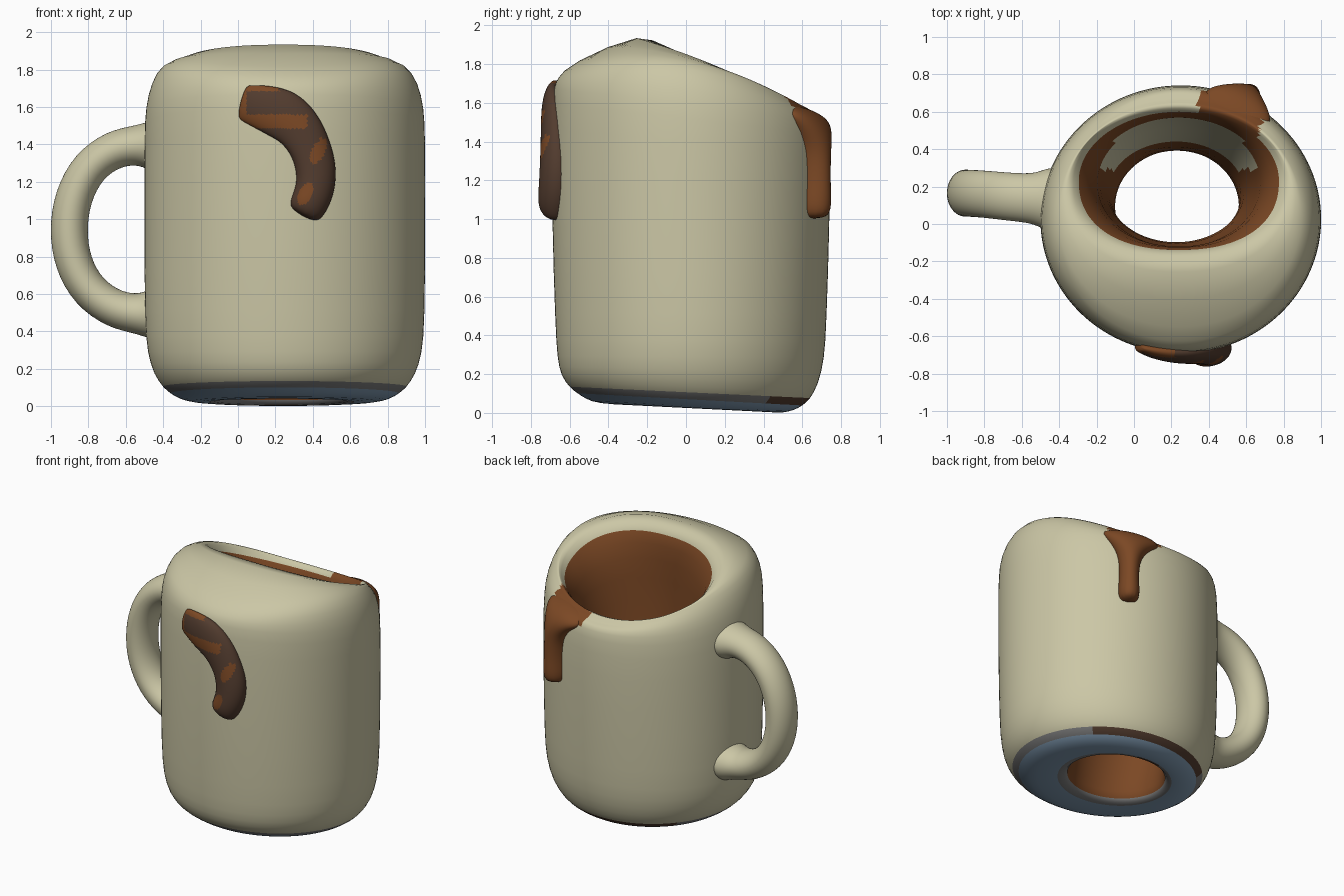
import bpy, bmesh, math
from mathutils import Vector

if "Cube" in bpy.data.objects:
    bpy.data.objects.remove(bpy.data.objects["Cube"])


def material(name, rgb):
    m = bpy.data.materials.new(name)
    m.diffuse_color = (*rgb, 1)
    m.use_nodes = True
    m.node_tree.nodes["Principled BSDF"].inputs["Base Color"].default_value = m.diffuse_color
    return m


CREAM, BROWN, DARK, BLUE, GREY = range(5)
MATS = [material("cream", (0.60, 0.57, 0.38)),
        material("brown", (0.20, 0.065, 0.018)),
        material("dark_brown", (0.085, 0.045, 0.028)),
        material("slate_blue", (0.22, 0.33, 0.45)),
        material("grey", (0.20, 0.20, 0.20))]


def loft(name, rings, closed, rule, levels, paint=None):
    """Skin point rings and smooth them. rule(band) colours each band,
    paint(colour, centre) then recolours the fine faces by position."""
    bm = bmesh.new()
    rows = [[bm.verts.new(p) for p in r] for r in rings]
    n, count = len(rows[0]), len(rows)
    for i in range(count if closed else count - 1):
        a, b = rows[i], rows[(i + 1) % count]
        for k in range(n):
            j = (k + 1) % n
            f = bm.faces.new((a[k], a[j], b[j], b[k]))
            f.material_index = rule(i)
    if not closed:
        for i, row in ((0, rows[0]), (count - 2, rows[-1])):
            bm.faces.new(row).material_index = rule(i)
    bmesh.ops.recalc_face_normals(bm, faces=bm.faces)
    for f in bm.faces:
        f.smooth = True
    me = bpy.data.meshes.new(name)
    bm.to_mesh(me)
    bm.free()
    for m in MATS:
        me.materials.append(m)
    ob = bpy.data.objects.new(name, me)
    bpy.context.collection.objects.link(ob)
    sub = ob.modifiers.new("smooth", 'SUBSURF')
    sub.levels = sub.render_levels = levels
    if paint:
        dg = bpy.context.evaluated_depsgraph_get()
        ob.data = bpy.data.meshes.new_from_object(ob.evaluated_get(dg))
        ob.modifiers.clear()
        for p in ob.data.polygons:
            p.material_index = paint(p.material_index, p.center)
    return ob


def tube(name, path, colour, levels=2, paint=None, n=12):
    """Elliptical tube: path of (centre, normal, half width, half depth)."""
    rings = []
    for i, (c, nrm, w, h) in enumerate(path):
        t = path[min(i + 1, len(path) - 1)][0] - path[max(i - 1, 0)][0]
        nrm = (nrm - t * (nrm.dot(t) / t.dot(t))).normalized()
        side = t.cross(nrm).normalized()
        rings.append([c + side * w * math.cos(2 * math.pi * k / n)
                      + nrm * h * math.sin(2 * math.pi * k / n) for k in range(n)])
    return loft(name, rings, False, lambda i: colour, levels, paint)


# Mug body: rings of centre x, y, radius x, y and height a + b*y + c*y*y
PROFILE = [
    (.23, .085, .33, .31, .03, -.05),         # hole in the base
    (.23, .085, .38, .36, .025, -.05),
    (.25, .02, .50, .48, .025, -.05),
    (.25, .02, .57, .54, .045, -.055),
    (.25, .02, .61, .58, .07, -.055),
    (.25, .02, .65, .62, .10, -.05),          # outer wall
    (.25, .02, .70, .665, .17, -.03),
    (.25, .025, .735, .69, .28),
    (.25, .025, .75, .70, .45),
    (.25, .025, .752, .718, 1.0),
    (.25, .025, .752, .718, 1.45, -.1),
    (.25, .02, .745, .705, 1.60, -.13),       # shoulder
    (.25, .02, .715, .68, 1.73, -.14, -.22),
    (.245, .025, .655, .635, 1.825, -.19, -.38),
    (.24, .22, .585, .42, 1.885, -.48),       # slanted rim
    (.24, .235, .545, .365, 1.82, -.45),
    (.24, .225, .45, .34, 1.66, -.40),        # inside
    (.24, .21, .42, .345, 1.35, -.2),
    (.23, .19, .38, .29, .9),
    (.22, .155, .345, .245, .5),
    (.23, .10, .33, .29, .15),
]
SEG = 64


def body_ring(i, cx, cy, rx, ry, a, b=0, c=0):
    pts = []
    for k in range(SEG):
        t = 2 * math.pi * k / SEG
        u, v = math.cos(t), math.sin(t)
        if i in (14, 15) and v < 0:           # squarer front of the rim
            u, v = math.copysign(abs(u) ** .85, u), -abs(v) ** .85
        y = cy + ry * v
        pts.append(Vector((cx + rx * u, y, a + b * y + c * y * y)))
    return pts


def body_band(i):
    if i in (0, 4):
        return GREY
    return BLUE if i < 4 else CREAM if i < 15 else BROWN


def body_paint(m, c):
    if c.z < .2 and m == GREY and c.y > .42:
        return DARK                           # stain on the base edge
    if m == CREAM and c.z > 1.5 and c.y > .45 and .34 < c.x < .70 - max(0, .6 - c.y) * .3:
        return BROWN                          # spill over the rim
    if m == BROWN and c.y > .29 and .75 < c.z < 1.42:
        return CREAM                          # bare patch inside the back wall
    return m


loft("mug_body", [body_ring(i, *p) for i, p in enumerate(PROFILE)], True,
     body_band, 1, body_paint)

# Handle, drawn as x, y, z, thickness
HANDLE = [(-.40, .13, 1.39, .15), (-.48, .135, 1.395, .135), (-.54, .137, 1.395, .110),
          (-.66, .145, 1.38, .107), (-.80, .16, 1.285, .105), (-.885, .165, 1.12, .105),
          (-.91, .165, .94, .105), (-.885, .165, .765, .105), (-.80, .16, .61, .105),
          (-.66, .145, .515, .107), (-.54, .137, .495, .110), (-.48, .135, .495, .135),
          (-.40, .13, .49, .15)]
tube("handle", [(Vector((x, y, z)), Vector((0, 1, 0)), r, r * 1.25)
                for x, y, z, r in HANDLE], CREAM)

# Curved drip on the front wall: x, z, half width, depth
FRONT = [(.015, 1.63, .09, .025), (.05, 1.62, .105, .035), (.13, 1.60, .125, .05),
         (.24, 1.565, .145, .06), (.33, 1.49, .13, .065), (.39, 1.38, .115, .075),
         (.42, 1.27, .115, .085), (.415, 1.16, .11, .09), (.375, 1.07, .105, .09),
         (.345, 1.015, .085, .055)]


def wall_y(x):
    return .025 - .715 * math.sqrt(1 - ((x - .25) / .75) ** 2)


def patch(c, x, z, long, short):
    """Inside an ellipse leaning to the right."""
    dx, dz = c.x - x, c.z - z
    p, q = dx * .45 + dz * .89, dx * .89 - dz * .45
    return (p / long) ** 2 + (q / short) ** 2 < 1


def front_paint(m, c):
    band = .04 < c.x < .37 and 1.485 < c.z < 1.56
    edge = c.x < .045 or (c.z > 1.685 and c.x < .22)
    if band or edge or patch(c, .43, 1.365, .075, .035) or patch(c, .36, 1.135, .065, .035):
        return BROWN
    return DARK


tube("front_drip", [(Vector((x, wall_y(x), z)), Vector(((x - .25) * .9, wall_y(x), 0)), w, h)
                    for x, z, w, h in FRONT], DARK, 3, front_paint)

# Drip running over the rim and down the back wall
OUT, UP = Vector((.46, .89, 0)), Vector((0, .35, 1))
BACK = [((.51, .55, 1.555), UP, .17, .03), ((.54, .60, 1.535), UP, .20, .045),
        ((.565, .64, 1.505), UP + OUT, .20, .065), ((.58, .655, 1.46), OUT, .155, .085),
        ((.59, .66, 1.39), OUT, .10, .095), ((.595, .66, 1.31), OUT, .072, .095),
        ((.60, .66, 1.17), OUT, .068, .095), ((.60, .66, 1.07), OUT, .078, .10),
        ((.60, .66, 1.0), OUT, .06, .08)]
tube("back_drip", [(Vector(c), n, w, h) for c, n, w, h in BACK], BROWN)
